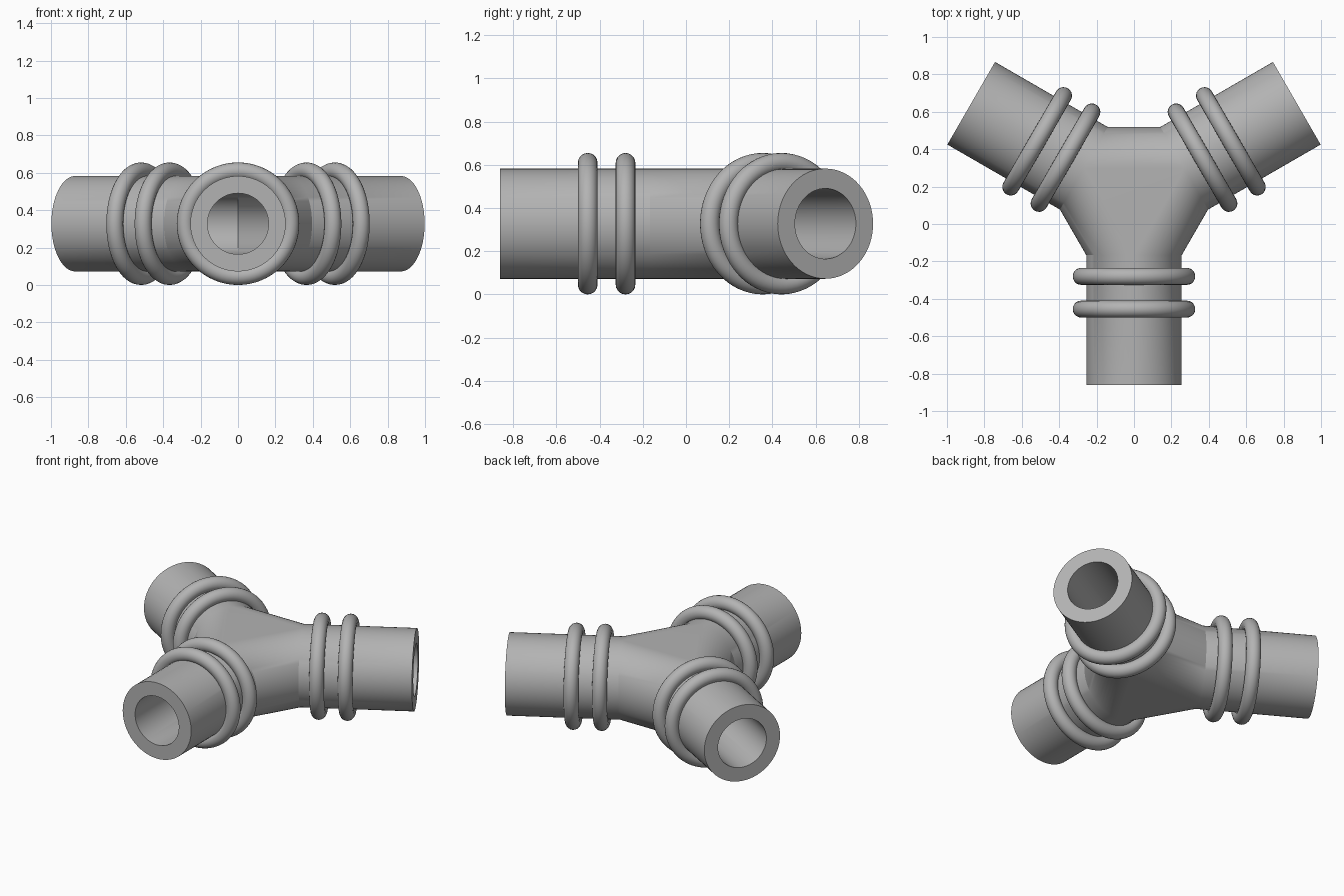
import bpy, bmesh, math
from mathutils import Vector, Matrix

if "Cube" in bpy.data.objects:
    bpy.data.objects.remove(bpy.data.objects["Cube"])

N = 64                                # sides of each pipe
R, BORE = 0.255, 0.163                # outer and bore radius
LENGTH, NECK = 1.005, 0.31            # pipe end and start of the hub, from the hub centre
RING_MAJOR, RING_MINOR = 0.282, 0.0455
CENTRE = Vector((0, 0.143, 0.3275))
UP = Vector((0, 0, 1))
ANGLES = [math.radians(a) for a in (-90, 30, 150)]

grey = bpy.data.materials.new("grey")
grey.diffuse_color = (0.45, 0.45, 0.45, 1)
grey.use_nodes = True
grey.node_tree.nodes["Principled BSDF"].inputs["Base Color"].default_value = grey.diffuse_color


def finish(bm, name):
    bmesh.ops.remove_doubles(bm, verts=bm.verts, dist=1e-5)
    bmesh.ops.recalc_face_normals(bm, faces=bm.faces)
    mesh = bpy.data.meshes.new(name)
    bm.to_mesh(mesh)
    bm.free()
    mesh.materials.append(grey)
    obj = bpy.data.objects.new(name, mesh)
    bpy.context.collection.objects.link(obj)
    bpy.ops.object.select_all(action='DESELECT')
    obj.select_set(True)
    bpy.context.view_layer.objects.active = obj
    bpy.ops.object.shade_smooth_by_angle(angle=math.radians(25))
    return obj


def frame(angle):
    along = Vector((math.cos(angle), math.sin(angle), 0))
    return along, UP.cross(along)


# Three-way pipe: every leg is a loop of rings from bore seam to outer neck
bm = bmesh.new()
necks = []
for angle in ANGLES:
    along, side = frame(angle)

    def ring(radius, dist):
        verts = []
        for i in range(N):
            a = 2 * math.pi * i / N
            c, s = math.cos(a), math.sin(a)
            # the bores meet their neighbours on the 60 degree bisector planes
            d = abs(radius * c) / math.sqrt(3) if dist is None else dist
            verts.append(bm.verts.new(
                CENTRE + along * d + side * (radius * c) + UP * (radius * s)))
        return verts

    rings = [ring(BORE, None), ring(BORE, LENGTH), ring(R, LENGTH), ring(R, NECK)]
    for p, q in zip(rings, rings[1:]):
        for i in range(N):
            j = (i + 1) % N
            bm.faces.new((p[i], p[j], q[j], q[i]))
    necks.append(rings[-1])

# Hub: straight webs between neighbouring necks, with a flat top and bottom
for k in range(3):
    p, q = necks[k], necks[(k + 1) % 3]
    for i in range(-N // 4, N // 4):
        bm.faces.new((p[i % N], p[(i + 1) % N],
                      q[(N // 2 - i - 1) % N], q[(N // 2 - i) % N]))
for i in (N // 4, 3 * N // 4):
    bm.faces.new([neck[i] for neck in necks])
finish(bm, "three_way_pipe")

# Two round clamp rings on each leg
M = 20
for k, angle in enumerate(ANGLES):
    along, side = frame(angle)
    for n, dist in enumerate((0.423, 0.598)):
        bm = bmesh.new()
        start = CENTRE + along * dist + UP * RING_MAJOR
        profile = []
        for i in range(M):
            t = 2 * math.pi * i / M
            profile.append(bm.verts.new(
                start + (along * math.cos(t) + UP * math.sin(t)) * RING_MINOR))
        edges = [bm.edges.new((profile[i], profile[(i + 1) % M])) for i in range(M)]
        bmesh.ops.spin(bm, geom=profile + edges, cent=CENTRE + along * dist,
                       axis=along, angle=2 * math.pi, steps=N, use_merge=True)
        finish(bm, f"clamp_ring_{k + 1}_{n + 1}")
